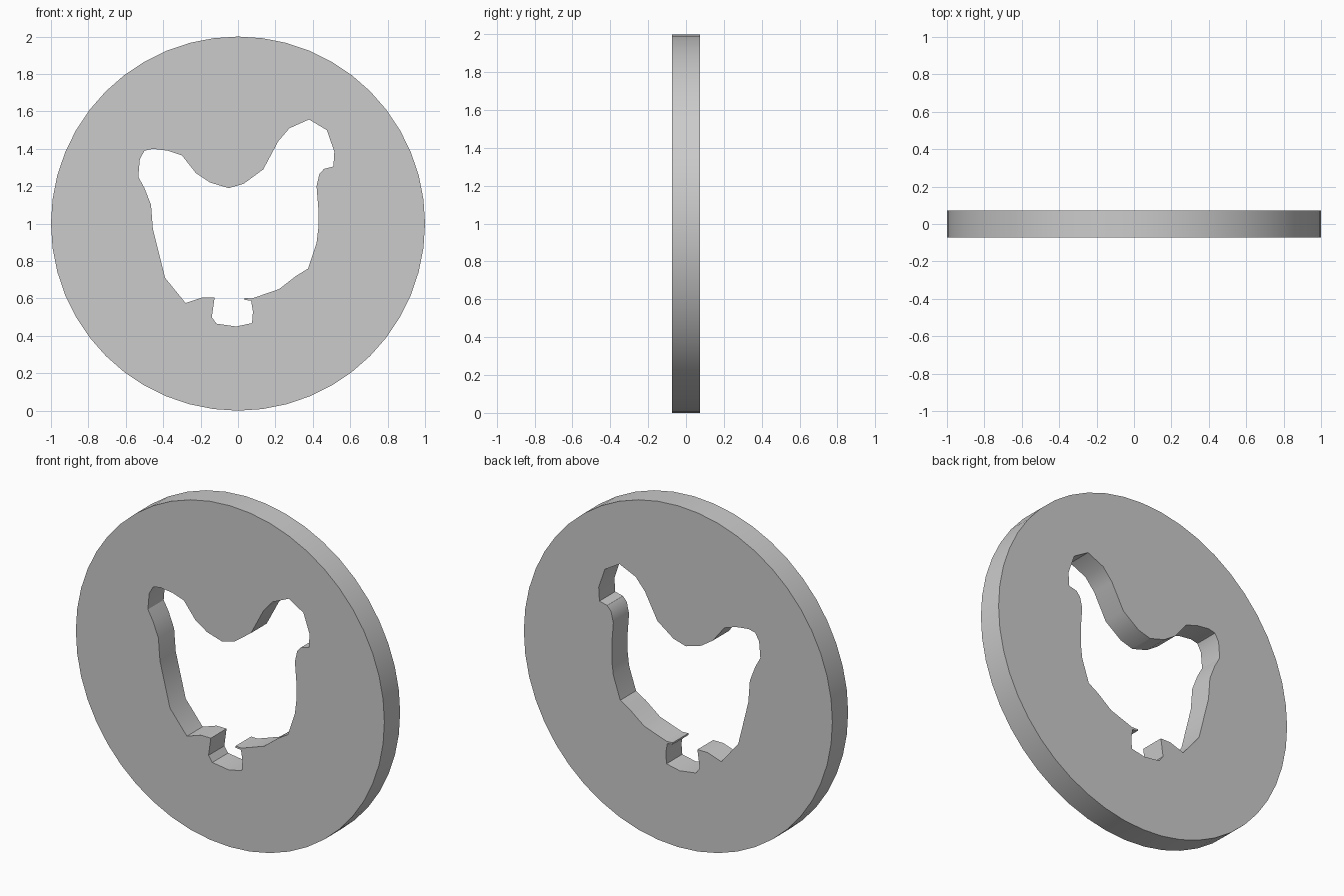
import bpy, bmesh
from math import sin, cos, pi

if "Cube" in bpy.data.objects:
    bpy.data.objects.remove(bpy.data.objects["Cube"])

HALF_DEPTH = 0.073
SIDES = 48

# Round outer rim, centred at z = 1
rim = [(cos(2 * pi * i / SIDES), 1 + sin(2 * pi * i / SIDES)) for i in range(SIDES)]

# Hen-shaped opening, clockwise from the tail
hen = [
    # tail and back
    (-0.533, 1.25), (-0.525, 1.345), (-0.50, 1.39), (-0.455, 1.40), (-0.375, 1.39),
    (-0.30, 1.365), (-0.225, 1.27), (-0.15, 1.22), (-0.05, 1.19), (0.03, 1.213),
    # neck and head
    (0.135, 1.29), (0.215, 1.44), (0.275, 1.51), (0.38, 1.557), (0.475, 1.50),
    (0.515, 1.385), (0.51, 1.305), (0.46, 1.293), (0.435, 1.265), (0.42, 1.20),
    # breast and belly
    (0.43, 1.075), (0.43, 0.98), (0.42, 0.895), (0.375, 0.76), (0.31, 0.72),
    (0.22, 0.65), (0.075, 0.60),
    # feet
    (0.035, 0.602), (0.035, 0.592), (0.07, 0.588), (0.08, 0.53), (0.075, 0.468),
    (-0.01, 0.45), (-0.115, 0.465), (-0.14, 0.50), (-0.125, 0.605),
    # rump
    (-0.19, 0.605), (-0.28, 0.575), (-0.39, 0.71), (-0.455, 0.97), (-0.465, 1.10),
    (-0.50, 1.19),
]

# Filled 2D curve: the inner loop becomes a hole
curve = bpy.data.curves.new("disc_profile", 'CURVE')
curve.dimensions = '2D'
curve.fill_mode = 'BOTH'
curve.extrude = HALF_DEPTH
for loop in (rim, hen):
    spline = curve.splines.new('POLY')
    spline.points.add(len(loop) - 1)
    for point, (x, z) in zip(spline.points, loop):
        point.co = (x, z, 0, 1)
    spline.use_cyclic_u = True

disc = bpy.data.objects.new("disc_with_hen_cutout", curve)
bpy.context.collection.objects.link(disc)
disc.rotation_euler.x = pi / 2
bpy.context.view_layer.objects.active = disc
disc.select_set(True)
bpy.ops.object.convert(target='MESH')
disc = bpy.context.object
bpy.ops.object.transform_apply(location=False, rotation=True, scale=False)

# Weld caps to walls and shade the walls smooth
bm = bmesh.new()
bm.from_mesh(disc.data)
bmesh.ops.remove_doubles(bm, verts=bm.verts, dist=0.0005)
bmesh.ops.recalc_face_normals(bm, faces=bm.faces)
bm.to_mesh(disc.data)
bm.free()
bpy.ops.object.shade_smooth_by_angle(angle=pi / 6)
